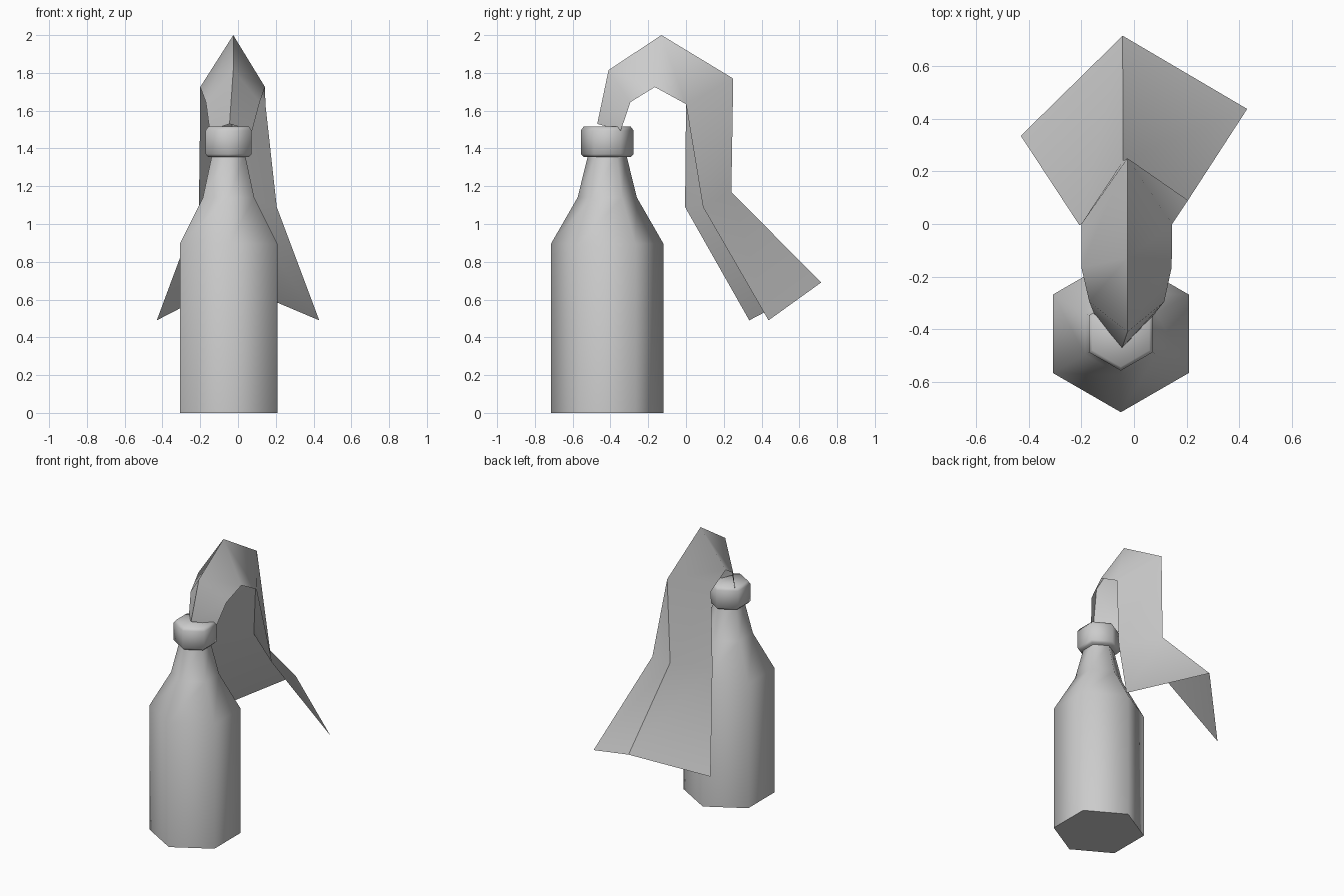
import bpy, bmesh, math

if "Cube" in bpy.data.objects:
    bpy.data.objects.remove(bpy.data.objects["Cube"])

CX, CY = -0.05, -0.417


def make_object(name, verts, faces, angle):
    mesh = bpy.data.meshes.new(name)
    mesh.from_pydata(verts, [], faces)
    bm = bmesh.new()
    bm.from_mesh(mesh)
    bmesh.ops.recalc_face_normals(bm, faces=bm.faces)
    bm.to_mesh(mesh)
    bm.free()
    ob = bpy.data.objects.new(name, mesh)
    bpy.context.collection.objects.link(ob)
    bpy.ops.object.select_all(action='DESELECT')
    ob.select_set(True)
    bpy.context.view_layer.objects.active = ob
    bpy.ops.object.shade_smooth_by_angle(angle=math.radians(angle))
    return ob


def hex_lathe(name, profile, angle):
    """Six-sided solid from (radius, height) pairs, a corner facing -y."""
    verts = [(CX + r * math.sin(i * math.pi / 3), CY - r * math.cos(i * math.pi / 3), z)
             for r, z in profile for i in range(6)]
    faces = [(k * 6 + i, k * 6 + (i + 1) % 6, k * 6 + 6 + (i + 1) % 6, k * 6 + 6 + i)
             for k in range(len(profile) - 1) for i in range(6)]
    faces += [tuple(range(6)), tuple(range(len(verts) - 6, len(verts)))]
    return make_object(name, verts, faces, angle)


# Bottle body, shoulder and neck
hex_lathe("bottle", [(0.298, 0), (0.298, 0.895), (0.157, 1.14), (0.1, 1.37)], 65)

# Thick lip around the mouth
hex_lathe("bottle_lip", [(0.125, 1.355), (0.14, 1.37), (0.14, 1.495), (0.125, 1.515)], 65)

# Folded cloth: left edge, ridge, right edge at each station from mouth to hem
stations = [
    ((-0.15, -0.345, 1.495), (-0.045, -0.47, 1.53), (0.075, -0.345, 1.495)),
    ((-0.17, -0.295, 1.645), (-0.025, -0.41, 1.815), (0.115, -0.295, 1.645)),
    ((-0.20, -0.165, 1.725), (-0.025, -0.13, 2.0), (0.143, -0.165, 1.725)),
    ((-0.20, 0.0, 1.635), (-0.025, 0.25, 1.77), (0.145, 0.0, 1.635)),
    ((-0.207, -0.005, 1.09), (-0.042, 0.24, 1.17), (0.205, 0.09, 1.09)),
    ((-0.43, 0.335, 0.49), (-0.043, 0.715, 0.69), (0.43, 0.437, 0.49)),
]
verts = [p for row in stations for p in row]
faces = [(3 * k + i, 3 * k + i + 1, 3 * k + i + 4, 3 * k + i + 3)
         for k in range(len(stations) - 1) for i in range(2)]
make_object("cloth_rag", verts, faces, 50)
